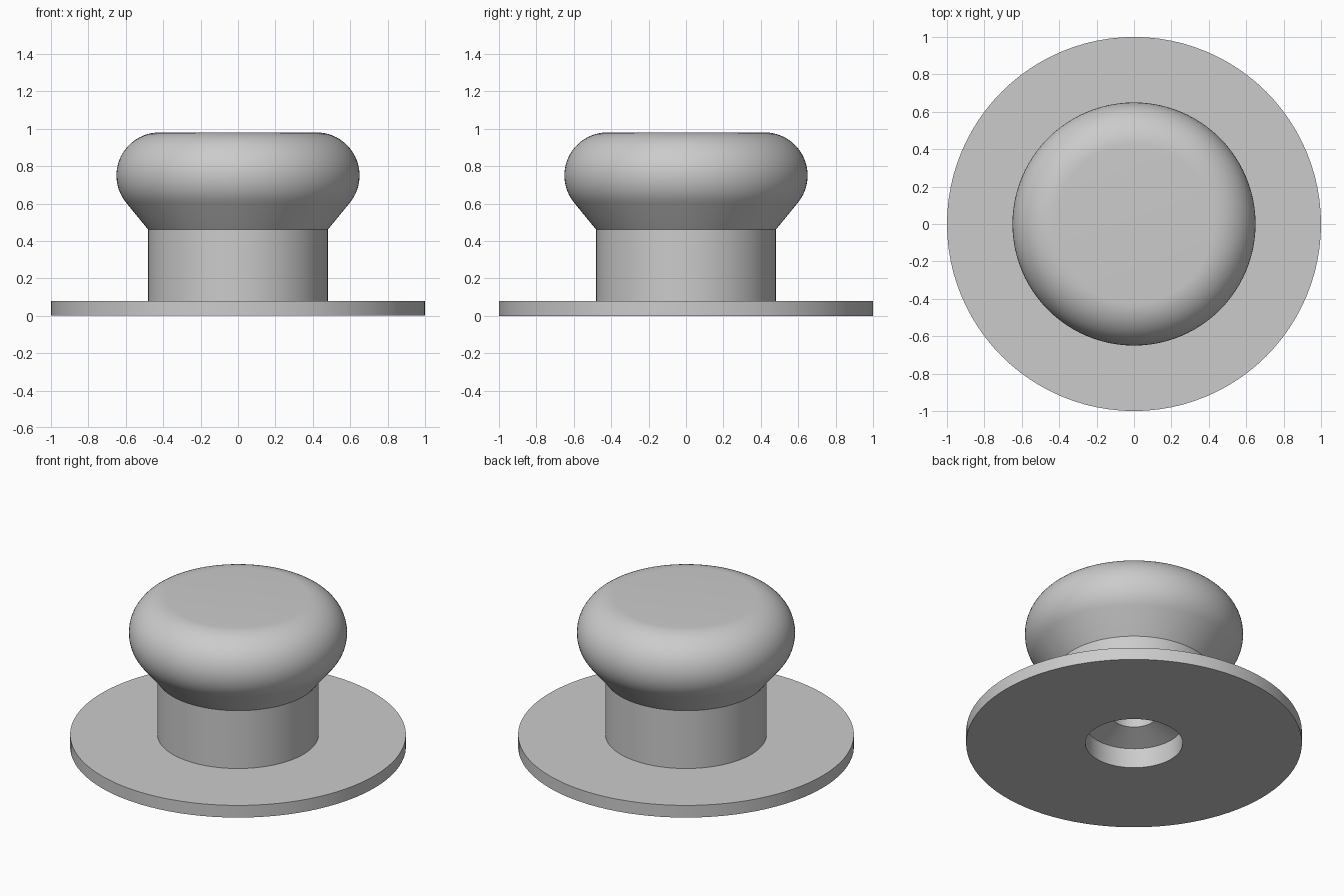
import bpy, bmesh
from math import sin, cos, pi, radians

SEGMENTS = 96

cube = bpy.data.objects.get("Cube")
if cube:
    bpy.data.objects.remove(cube, do_unlink=True)

grey = bpy.data.materials.new("satin_grey")
grey.use_nodes = True
colour = (0.6, 0.6, 0.6, 1)
grey.diffuse_color = colour
grey.node_tree.nodes["Principled BSDF"].inputs["Base Color"].default_value = colour


def lathe(name, profile):
    """Revolve (radius, z) points about z; the surface faces right of the path."""
    bm = bmesh.new()
    rings = []
    for r, z in profile:
        if r == 0:
            rings.append([bm.verts.new((0, 0, z))] * SEGMENTS)
        else:
            angles = [2 * pi * i / SEGMENTS for i in range(SEGMENTS)]
            rings.append([bm.verts.new((r * cos(a), r * sin(a), z)) for a in angles])
    for low, high in zip(rings, rings[1:]):
        for i in range(SEGMENTS):
            j = (i + 1) % SEGMENTS
            corners = (low[i], low[j], high[j], high[i])
            bm.faces.new(list(dict.fromkeys(corners)))
    mesh = bpy.data.meshes.new(name)
    bm.to_mesh(mesh)
    bm.free()
    mesh.materials.append(grey)
    obj = bpy.data.objects.new(name, mesh)
    bpy.context.collection.objects.link(obj)
    bpy.ops.object.select_all(action="DESELECT")
    obj.select_set(True)
    bpy.context.view_layer.objects.active = obj
    bpy.ops.object.shade_smooth_by_angle(angle=radians(25))
    return obj


NECK, BORE, PLATE_TOP, NECK_TOP = 0.48, 0.29, 0.08, 0.46

# Thin round backplate, open where the neck and the bore meet it
lathe("backplate", [(BORE, 0), (1, 0), (1, PLATE_TOP), (NECK, PLATE_TOP)])

# Straight neck
lathe("neck", [(NECK, PLATE_TOP), (NECK, NECK_TOP)])

# Knob head: flared underside, rounded rim, flat top
rim = [radians(-39 + 129 * i / 24) for i in range(25)]
head = [(NECK, NECK_TOP)]
head += [(0.42 + 0.23 * cos(a), 0.75 + 0.23 * sin(a)) for a in rim]
lathe("knob_head", head + [(0, 0.98)])

# Stepped screw bore underneath: wide recess, cone, narrow blind hole
lathe("screw_bore", [(0, 0.46), (0.135, 0.46), (0.135, 0.19), (BORE, 0.13), (BORE, 0)])
